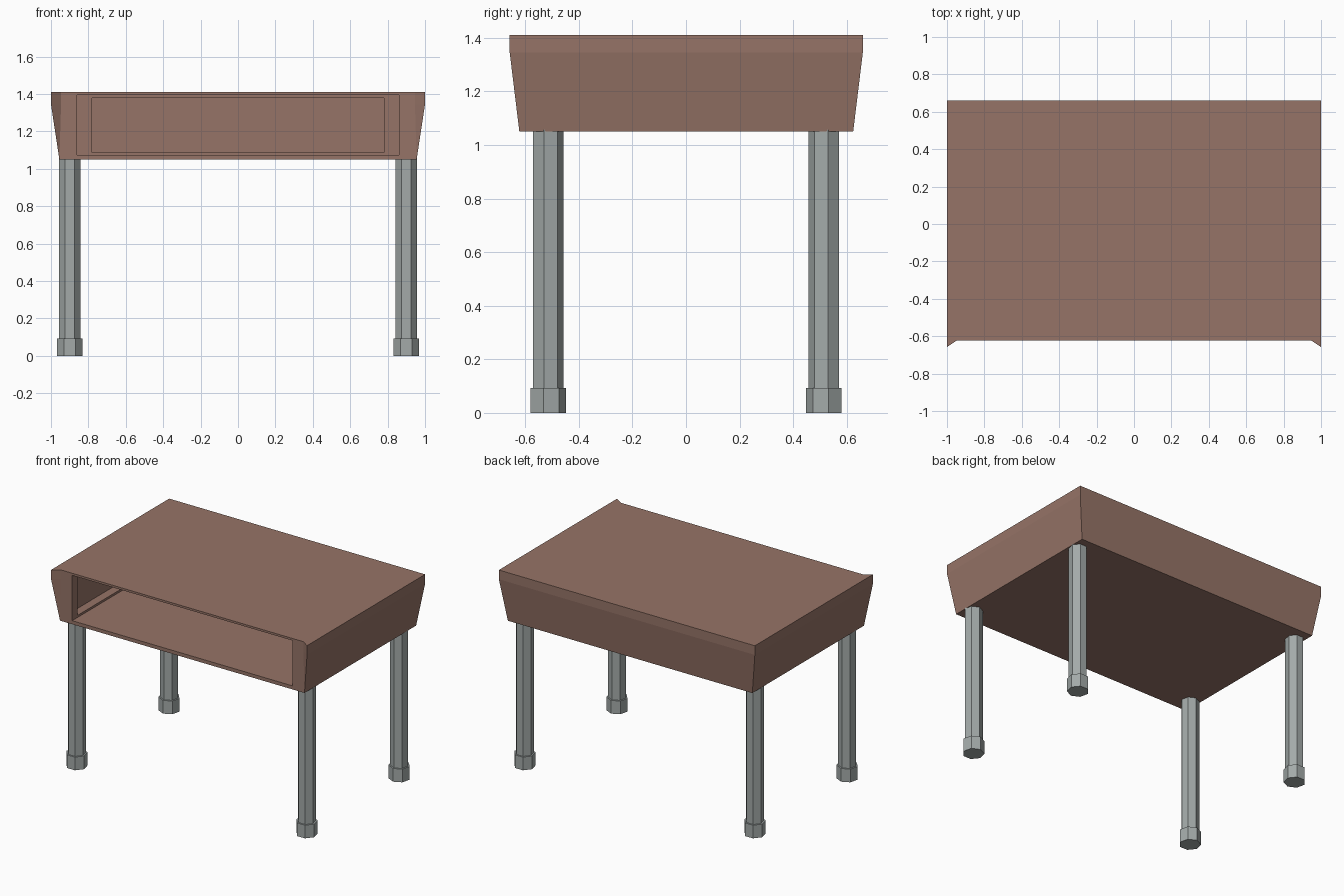
import bpy, bmesh
from math import pi

if "Cube" in bpy.data.objects:
    bpy.data.objects.remove(bpy.data.objects["Cube"])


def material(name, rgb):
    m = bpy.data.materials.new(name)
    m.diffuse_color = (*rgb, 1)
    m.use_nodes = True
    m.node_tree.nodes["Principled BSDF"].inputs["Base Color"].default_value = m.diffuse_color
    return m


brown = material("brown_wood", (0.305, 0.174, 0.136))
steel = material("grey_metal", (0.367, 0.402, 0.397))


def add_object(name, bm, mat):
    bmesh.ops.recalc_face_normals(bm, faces=bm.faces[:])
    me = bpy.data.meshes.new(name)
    bm.to_mesh(me)
    bm.free()
    me.materials.append(mat)
    ob = bpy.data.objects.new(name, me)
    bpy.context.collection.objects.link(ob)
    return ob


# desk body: tapered box with flared cheeks either side of a flat front
def ring(z):
    return [(-1, -0.658, z), (-0.946, -0.622, z), (0.946, -0.622, z),
            (1, -0.658, z), (1, 0.66, z), (-1, 0.66, z)]


bm = bmesh.new()
bottom = [(-0.955, -0.622, 1.05), (0.955, -0.622, 1.05),
          (0.955, 0.624, 1.05), (-0.955, 0.624, 1.05)]
lo = [bm.verts.new(p) for p in bottom]
mid = [bm.verts.new(p) for p in ring(1.345)]
top = [bm.verts.new(p) for p in ring(1.41)]
bm.faces.new(lo)
bm.faces.new(top)
bm.faces.new((lo[0], mid[1], mid[0]))
bm.faces.new((lo[0], lo[1], mid[2], mid[1]))
bm.faces.new((lo[1], mid[3], mid[2]))
bm.faces.new((lo[1], lo[2], mid[4], mid[3]))
bm.faces.new((lo[2], lo[3], mid[5], mid[4]))
bm.faces.new((lo[3], lo[0], mid[0], mid[5]))
for i in range(6):
    j = (i + 1) % 6
    bm.faces.new((mid[i], mid[j], top[j], top[i]))
body = add_object("desk_body", bm, brown)

# storage cavity, then shallow recesses in its side and back walls
cuts = [("cavity", 0.86, -0.75, 0.53, 1.075, 1.395),
        ("side_recess", 0.92, -0.565, 0.475, 1.09, 1.38),
        ("back_recess", 0.78, -0.30, 0.585, 1.086, 1.378)]
for name, hx, y0, y1, z0, z1 in cuts:
    bm = bmesh.new()
    bmesh.ops.create_cube(bm, size=1)
    for v in bm.verts:
        v.co = (v.co.x * 2 * hx,
                y0 + (v.co.y + 0.5) * (y1 - y0),
                z0 + (v.co.z + 0.5) * (z1 - z0))
    cutter = add_object(name + "_cutter", bm, brown)
    cutter.hide_render = True
    mod = body.modifiers.new(name, 'BOOLEAN')
    mod.operation = 'DIFFERENCE'
    mod.solver = 'EXACT'
    mod.object = cutter
    bpy.context.view_layer.objects.active = body
    bpy.ops.object.modifier_apply(modifier=name)
    bpy.data.objects.remove(cutter)


# seven-sided posts and feet, point facing inward
def prism(name, x, y, z0, z1, r):
    bpy.ops.mesh.primitive_cylinder_add(
        vertices=7, radius=r, depth=z1 - z0, location=(x, y, (z0 + z1) / 2),
        rotation=(0, 0, pi if y > 0 else 0))
    bpy.context.object.name = name
    bpy.context.object.data.materials.append(steel)


for sx, side in ((-1, "left"), (1, "right")):
    for sy, end in ((-1, "front"), (1, "back")):
        prism(f"{end}_{side}_leg", sx * 0.899, sy * 0.517, 0.05, 1.074, 0.059)
        prism(f"{end}_{side}_foot", sx * 0.899, sy * 0.517, 0, 0.093, 0.07)
